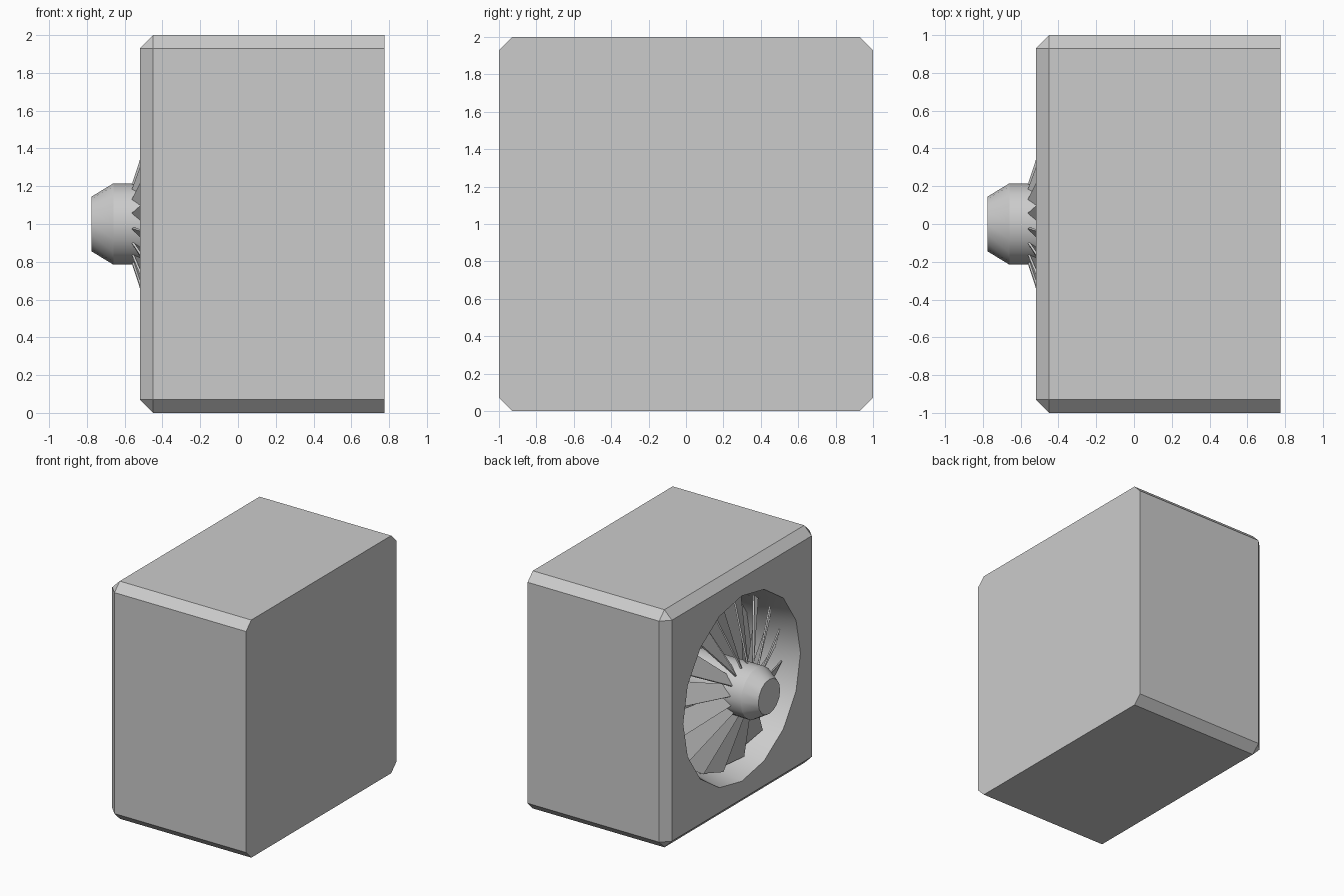
import bpy, bmesh, math

if "Cube" in bpy.data.objects:
    bpy.data.objects.remove(bpy.data.objects["Cube"])

FRONT = -0.52          # open face of the housing
BACK = 0.775
CZ = 1.0               # height of the fan axis
SIDES = 16


def make_object(name, bm):
    bmesh.ops.recalc_face_normals(bm, faces=bm.faces)
    mesh = bpy.data.meshes.new(name)
    bm.to_mesh(mesh)
    bm.free()
    obj = bpy.data.objects.new(name, mesh)
    bpy.context.collection.objects.link(obj)
    return obj


def activate(obj):
    bpy.ops.object.select_all(action='DESELECT')
    obj.select_set(True)
    bpy.context.view_layer.objects.active = obj


def smooth(obj):
    activate(obj)
    bpy.ops.object.shade_smooth_by_angle(angle=math.radians(28))


def lathe(name, profile):
    """Capped solid of revolution round the x axis from (x, radius) pairs."""
    bm = bmesh.new()
    rings = []
    for x, r in profile:
        rings.append([bm.verts.new((x, r * math.cos(a), CZ + r * math.sin(a)))
                      for a in (2 * math.pi * i / SIDES for i in range(SIDES))])
    for a, b in zip(rings, rings[1:]):
        for i in range(SIDES):
            j = (i + 1) % SIDES
            bm.faces.new((a[i], a[j], b[j], b[i]))
    bm.faces.new(rings[0])
    bm.faces.new(rings[-1])
    return make_object(name, bm)


# Housing: block chamfered everywhere except round the back face
bm = bmesh.new()
bmesh.ops.create_cube(bm, size=1)
for v in bm.verts:
    v.co.x = BACK if v.co.x > 0 else FRONT
    v.co.y *= 2
    v.co.z = v.co.z * 2 + CZ
edges = [e for e in bm.edges if min(v.co.x for v in e.verts) < 0]
bmesh.ops.bevel(bm, geom=edges, offset=0.07, segments=1, affect='EDGES', profile=0.5)
housing = make_object("housing", bm)

# Round duct cut into the front
cutter = lathe("duct_cutter", [(FRONT - 0.12, 0.81), (FRONT, 0.78),
                               (-0.25, 0.72), (-0.1, 0.72)])
cutter.hide_render = True
mod = housing.modifiers.new("duct", 'BOOLEAN')
mod.operation = 'DIFFERENCE'
mod.solver = 'EXACT'
mod.object = cutter
activate(housing)
bpy.ops.object.modifier_apply(modifier=mod.name)
bpy.data.objects.remove(cutter, do_unlink=True)
smooth(housing)

# Hub with tapered nose
hub = lathe("hub", [(-0.775, 0.145), (-0.66, 0.215), (-0.1, 0.215)])
smooth(hub)

# Swept-back pitched blades: (x, radius, sideways offset) for one blade
outline = [(-0.56, 0.20, 0.0), (-0.395, 0.71, 0.0),
           (-0.315, 0.69, 0.20), (-0.47, 0.19, 0.075)]
bm = bmesh.new()
for k in range(SIDES):
    t = math.radians(5.6 + 360 / SIDES * k)
    s, c = math.sin(t), math.cos(t)
    bm.faces.new([bm.verts.new((x, r * s + w * c, CZ - r * c + w * s))
                  for x, r, w in outline])
blades = make_object("fan_blades", bm)
mod = blades.modifiers.new("thickness", 'SOLIDIFY')
mod.thickness = 0.012
mod.offset = 0
